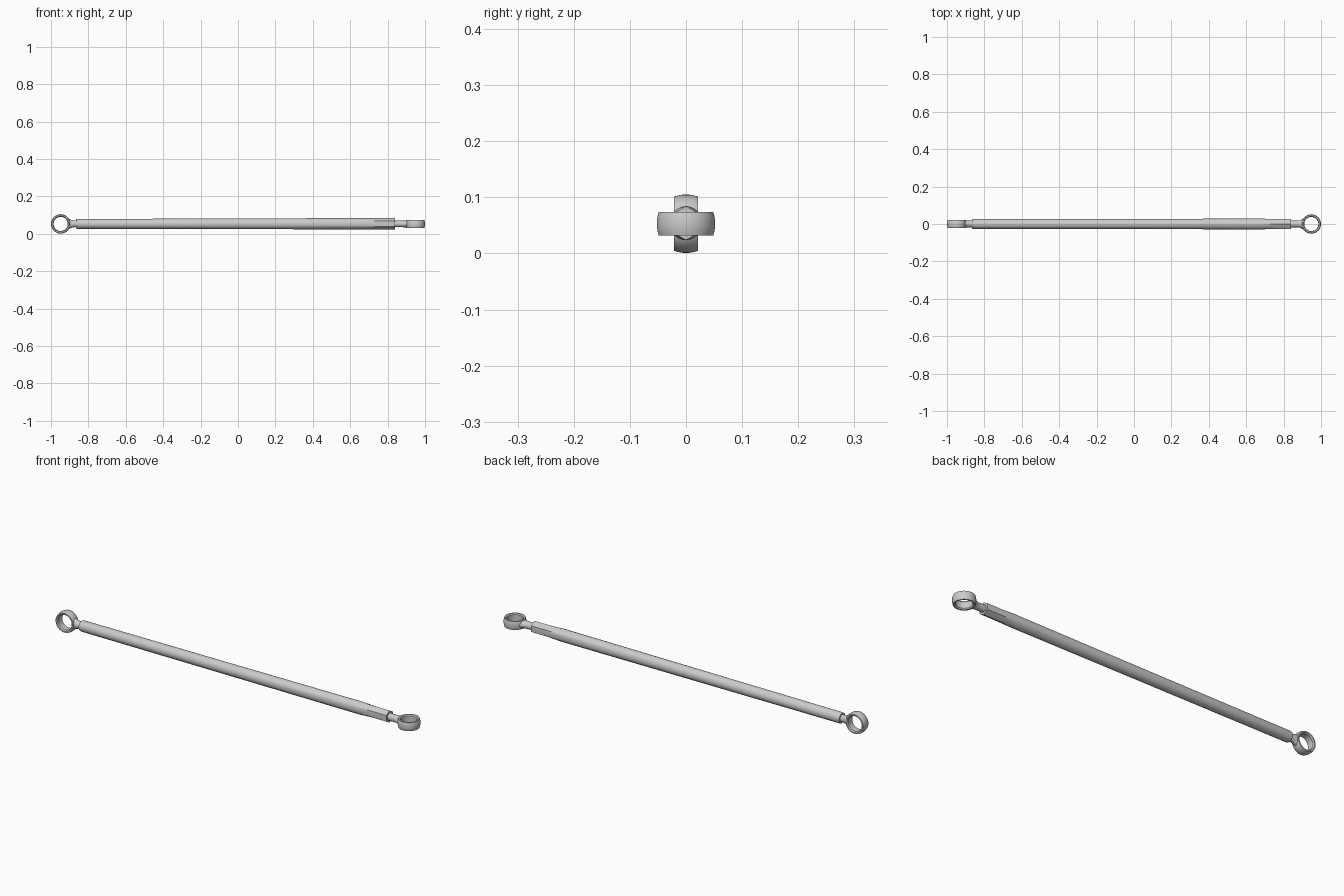
import bpy, bmesh, math
from mathutils import Matrix

if "Cube" in bpy.data.objects:
    bpy.data.objects.remove(bpy.data.objects["Cube"])

CZ = 0.053      # axis height
EYE_X = 0.948   # eye centre distance


def finish(name, bm, matrix=Matrix()):
    bmesh.ops.recalc_face_normals(bm, faces=bm.faces)
    me = bpy.data.meshes.new(name)
    bm.to_mesh(me)
    bm.free()
    ob = bpy.data.objects.new(name, me)
    bpy.context.collection.objects.link(ob)
    ob.matrix_world = matrix
    bpy.ops.object.select_all(action='DESELECT')
    ob.select_set(True)
    bpy.context.view_layer.objects.active = ob
    bpy.ops.object.shade_smooth_by_angle(angle=math.radians(28))
    return ob


def bridge(bm, a, b):
    n = len(a)
    for i in range(n):
        bm.faces.new((a[i], a[(i + 1) % n], b[(i + 1) % n], b[i]))


def loft(name, sections, matrix=Matrix()):
    """Skin closed rings of points and cap both ends."""
    bm = bmesh.new()
    rings = [[bm.verts.new(p) for p in s] for s in sections]
    for a, b in zip(rings, rings[1:]):
        bridge(bm, a, b)
    bm.faces.new(rings[0])
    bm.faces.new(rings[-1])
    return finish(name, bm, matrix)


def section(x, ry, rz, z=0.0, hexness=0.0, n=36):
    """Ellipse across x; hexness blends to a hexagon with corners up and down."""
    pts = []
    for i in range(n):
        a = 2 * math.pi * i / n
        off = (a + math.pi / 6) % (math.pi / 3) - math.pi / 6
        h = math.cos(math.pi / 6) / math.cos(math.pi / 6 - abs(off))
        k = 1 + hexness * (h - 1)
        pts.append((x, ry * k * math.sin(a), z + rz * k * math.cos(a)))
    return pts


def eye(name, matrix):
    """Ring revolved about local z, barrel outside and chamfered bore."""
    prof = [(0.0485, 0.021), (0.0505, 0.014), (0.0518, 0.006), (0.0518, -0.006),
            (0.0505, -0.014), (0.0485, -0.021), (0.042, -0.021),
            (0.0375, -0.016), (0.0375, 0.016), (0.042, 0.021)]
    n = 48
    bm = bmesh.new()
    rings = []
    for i in range(n):
        a = 2 * math.pi * i / n
        rings.append([bm.verts.new((r * math.cos(a), r * math.sin(a), z)) for r, z in prof])
    for i in range(n):
        bridge(bm, rings[i], rings[(i + 1) % n])
    return finish(name, bm, matrix)


def shank(name, matrix):
    """Stud from inside the tube, flaring sideways into the eye."""
    steps = [(-0.17, 0.0175, 0.0175), (-0.075, 0.0175, 0.0175), (-0.068, 0.0185, 0.0178),
             (-0.060, 0.0205, 0.018), (-0.053, 0.0235, 0.018), (-0.048, 0.026, 0.018),
             (-0.043, 0.027, 0.017)]
    return loft(name, [section(x, w, t) for x, w, t in steps], matrix)


# tube: round at the left, slightly swelling to a hexagonal wrench end at the right
loft("tube", [section(-0.866, 0.0250, 0.0250, CZ),
              section(-0.858, 0.0263, 0.0263, CZ),
              section(0.0, 0.0272, 0.0285, CZ + 0.0005),
              section(0.68, 0.0288, 0.0303, CZ + 0.001),
              section(0.76, 0.0300, 0.0303, CZ + 0.001, 1.0),
              section(0.84, 0.0300, 0.0303, CZ + 0.001, 1.0)])

# rod ends: right eye bored vertically, left eye bored front to back
right = Matrix.Translation((EYE_X, 0, CZ))
left = (Matrix.Translation((-EYE_X, 0, CZ)) @ Matrix.Rotation(math.pi, 4, 'Z')
        @ Matrix.Rotation(math.pi / 2, 4, 'X'))
for side, m in (("right", right), ("left", left)):
    eye(side + "_eye", m)
    shank(side + "_shank", m)
